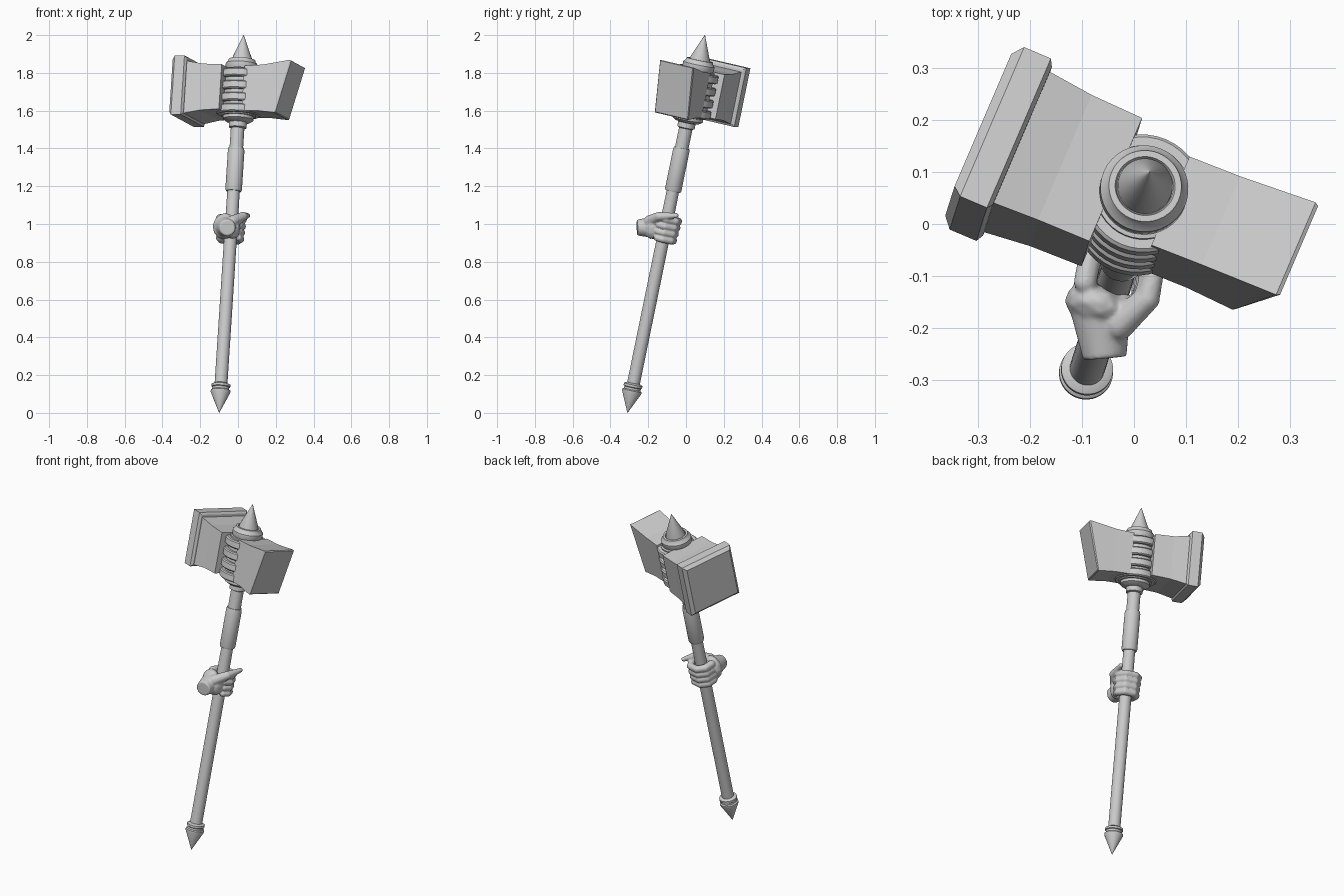
import bpy, bmesh, math
from mathutils import Vector, Matrix

if "Cube" in bpy.data.objects:
    bpy.data.objects.remove(bpy.data.objects["Cube"])

# Tilted local frame: Z runs up the shaft, X along the hammer head
base = Vector((-0.10, -0.31, 0.0))
d = Vector((0.13, 0.41, 2.0)).normalized()
h = Vector((0.92, -0.39, 0.02))
h = (h - d * h.dot(d)).normalized()
w = d.cross(h)
FRAME = Matrix.Translation(base) @ Matrix((h, w, d)).transposed().to_4x4()


def finish(bm, name, angle=35):
    bmesh.ops.recalc_face_normals(bm, faces=bm.faces)
    me = bpy.data.meshes.new(name)
    bm.to_mesh(me)
    bm.free()
    ob = bpy.data.objects.new(name, me)
    bpy.context.collection.objects.link(ob)
    ob.matrix_world = FRAME
    bpy.ops.object.select_all(action='DESELECT')
    ob.select_set(True)
    bpy.context.view_layer.objects.active = ob
    bpy.ops.object.shade_smooth_by_angle(angle=math.radians(angle))
    return ob


def bridge(bm, rings):
    for a, b in zip(rings, rings[1:]):
        n = len(a)
        for i in range(n):
            bm.faces.new((a[i], a[(i + 1) % n], b[(i + 1) % n], b[i]))
    bm.faces.new(rings[0])
    bm.faces.new(rings[-1])


def lathe(name, profile, sides=40):
    """profile: (radius, height) pairs around the shaft axis"""
    bm = bmesh.new()
    rings = []
    for r, z in profile:
        r = max(r, 0.0005)
        rings.append([bm.verts.new((r * math.cos(2 * math.pi * i / sides),
                                    r * math.sin(2 * math.pi * i / sides), z))
                      for i in range(sides)])
    bridge(bm, rings)
    return finish(bm, name)


def block(name, sections):
    """sections: (x at bottom, x at top, half width, bottom, top, y offset)"""
    bm = bmesh.new()
    rings = []
    for x0, x1, hw, z0, z1, y in sections:
        rings.append([bm.verts.new(p) for p in
                      ((x0, y - hw, z0), (x0, y + hw, z0), (x1, y + hw, z1), (x1, y - hw, z1))])
    bridge(bm, rings)
    return finish(bm, name, 3)


# Shaft with its thicker grip sleeve
lathe("shaft", [(0.034, 0.14), (0.034, 1.0), (0.033, 1.20), (0.040, 1.20), (0.044, 1.21),
                (0.044, 1.42), (0.041, 1.435), (0.036, 1.435), (0.036, 1.60)])
# Pointed foot with double collar
lathe("foot_spike", [(0, 0), (0.052, 0.112), (0.052, 0.122), (0.045, 0.127),
                     (0.045, 0.138), (0.050, 0.142), (0.050, 0.154), (0.034, 0.162)])
# Collar beneath the head
lathe("lower_collar", [(0.036, 1.54), (0.047, 1.545), (0.047, 1.572), (0.062, 1.575), (0.082, 1.588),
                       (0.082, 1.612), (0.072, 1.625), (0.072, 1.65)])
# Ringed core between the two hammer blocks
core = [(0.06, 1.60), (0.092, 1.605)]
for c in (1.633, 1.693, 1.758, 1.825):
    core += [(0.092, c - 0.022), (0.110, c - 0.022), (0.116, c - 0.016),
             (0.116, c + 0.016), (0.110, c + 0.022), (0.092, c + 0.022)]
core += [(0.092, 1.855), (0.07, 1.86)]
lathe("ringed_core", core)
# Top collar and spike
lathe("top_collar", [(0.07, 1.84), (0.085, 1.862), (0.085, 1.888), (0.074, 1.900),
                     (0.070, 1.912), (0.058, 1.912), (0.055, 1.905)])
lathe("top_spike", [(0.054, 1.89), (0.053, 1.918), (0, 2.047)])

# Striking block, flaring to its end cap
block("left_block", [(-0.058, -0.058, 0.132, 1.620, 1.861, 0),
                     (-0.165, -0.165, 0.134, 1.615, 1.866, 0),
                     (-0.262, -0.262, 0.141, 1.598, 1.882, 0)])
block("left_cap", [(-0.256, -0.256, 0.148, 1.600, 1.895, 0),
                   (-0.264, -0.264, 0.160, 1.588, 1.907, 0),
                   (-0.320, -0.320, 0.160, 1.588, 1.907, 0),
                   (-0.338, -0.338, 0.142, 1.606, 1.889, 0)])
# Rear block with slanted end
block("right_block", [(0.055, 0.055, 0.095, 1.617, 1.859, 0.004),
                      (0.145, 0.160, 0.095, 1.615, 1.864, 0.006),
                      (0.243, 0.314, 0.099, 1.603, 1.886, 0.008),
                      (0.249, 0.321, 0.095, 1.607, 1.882, 0.008)])

# Gripping hand: overlapping balls along paths, fused by a remesh
bm = bmesh.new()


def ball(p, r, scale=(1, 1, 1)):
    m = Matrix.Translation(p) @ Matrix.Diagonal((*(r * s for s in scale), 1))
    bmesh.ops.create_icosphere(bm, subdivisions=2, radius=1, matrix=m)


def limb(points, radii, steps=6):
    for i in range(len(points) - 1):
        a, b = Vector(points[i]), Vector(points[i + 1])
        for k in range(steps + 1):
            f = k / steps
            ball(a.lerp(b, f), radii[i] * (1 - f) + radii[i + 1] * f)


# four fingers wrapped round the shaft
for n, z in enumerate((0.943, 0.978, 1.013, 1.048)):
    r = 0.056 + 0.002 * n
    angles = (215, 170, 125, 70, 20, -15)
    pts = [(r * math.cos(math.radians(a)), r * math.sin(math.radians(a)), z) for a in angles]
    limb(pts, (0.023, 0.023, 0.021, 0.021, 0.019, 0.017))
# palm, thumb and wrist
ball((-0.012, -0.062, 0.998), 1, (0.066, 0.042, 0.072))
ball((0.035, -0.058, 0.99), 1, (0.040, 0.045, 0.062))
limb([(0.04, -0.08, 1.02), (0.072, -0.02, 1.058), (0.060, 0.072, 1.083)], (0.032, 0.025, 0.014), 8)
a, b = Vector((-0.002, -0.065, 0.992)), Vector((0.040, -0.142, 0.972))
rot = (b - a).to_track_quat('Z', 'Y').to_matrix().to_4x4()
bmesh.ops.create_cone(bm, cap_ends=True, segments=24, radius1=0.058, radius2=0.042,
                      depth=(b - a).length, matrix=Matrix.Translation((a + b) / 2) @ rot)
hand = finish(bm, "gripping_hand", 180)
rm = hand.modifiers.new("fuse", 'REMESH')
rm.mode = 'VOXEL'
rm.voxel_size = 0.005
rm.use_smooth_shade = True
sm = hand.modifiers.new("soften", 'SMOOTH')
sm.factor = 0.5
sm.iterations = 4
